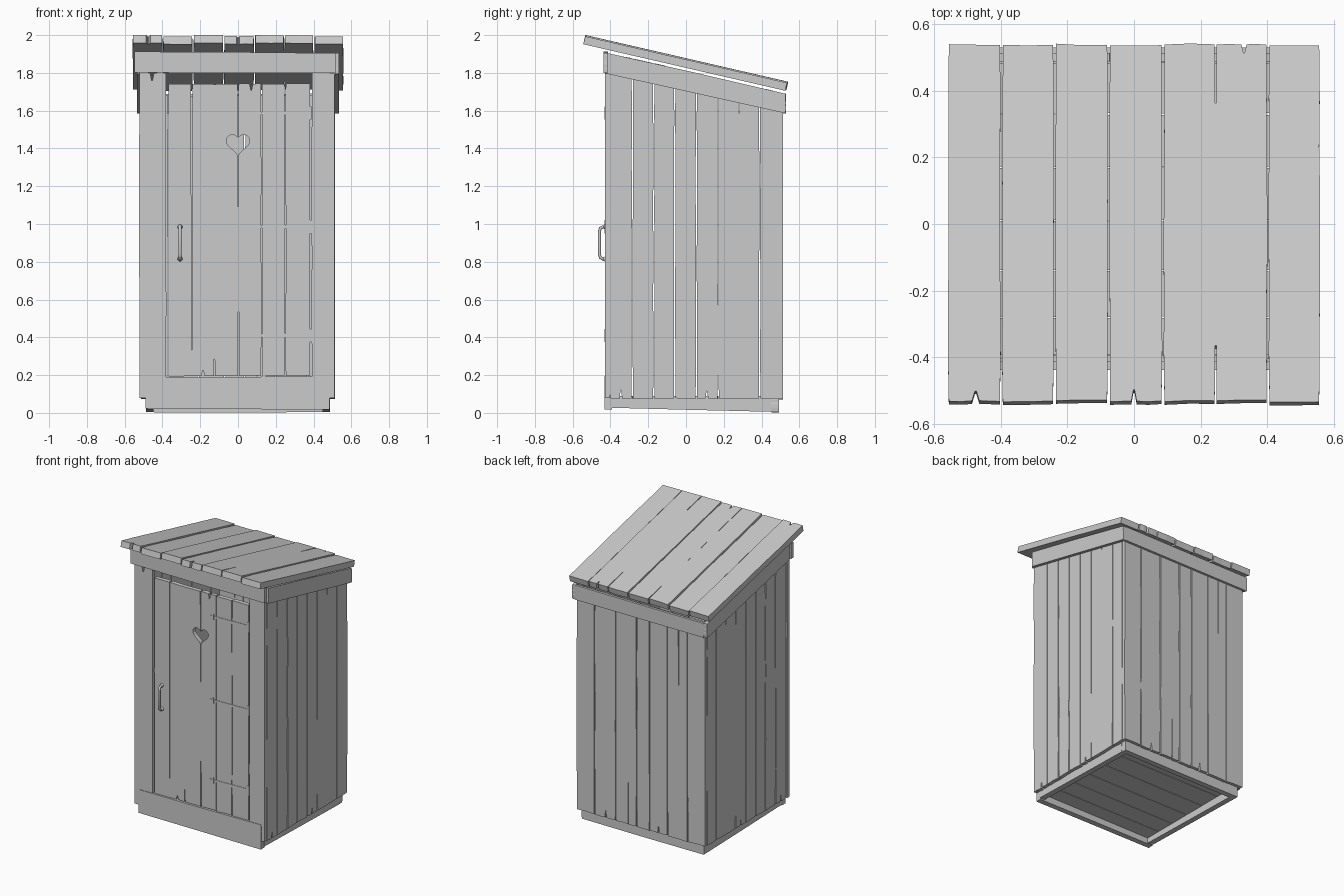
import bpy, bmesh, math, random
from mathutils import Vector as V

if "Cube" in bpy.data.objects:
    bpy.data.objects.remove(bpy.data.objects["Cube"])

random.seed(4)
X, Y, Z = V((1, 0, 0)), V((0, 1, 0)), V((0, 0, 1))
SLOPE = -0.2304                      # roof fall per unit of y


def prism(bm, pts, frame, t, w=0.0):
    """Extrude a 2D outline (u, v) inward by t from an (origin, U, V) frame."""
    o, U, W = frame
    n = U.cross(W)
    top = [bm.verts.new(o + U * u + W * v + n * w) for u, v in pts]
    low = [bm.verts.new(q.co - n * t) for q in top]
    bm.faces.new(top)
    bm.faces.new(low[::-1])
    for i in range(len(pts)):
        j = (i + 1) % len(pts)
        bm.faces.new((top[i], low[i], low[j], top[j]))


def board(bm, frame, u0, u1, lo, hi, t, cuts=(), wob=0.003, gap=0.003, w=0.0):
    """Worn plank. lo/hi are (v at u0, v at u1); cuts are (end, u, width, depth)."""
    def rnd():
        return random.uniform(-wob, wob)

    def edge(end, ends):
        s = 1 if end == 'lo' else -1
        cs = sorted(c for c in cuts if c[0] == end)
        stops = [u0 + gap] + [c[1] for c in cs] + [u1 - gap]
        at = lambda u: ends[0] + (ends[1] - ends[0]) * (u - u0) / (u1 - u0)
        out = [(stops[0], at(stops[0]) + rnd())]
        for i in range(len(stops) - 1):
            m = (stops[i] + stops[i + 1]) / 2
            out.append((m, at(m) + rnd()))
            if i < len(cs):
                _, u, cw, d = cs[i]
                q = 0.3 if d > 0.06 else 0.1
                out += [(u - cw / 2, at(u)), (u - cw * q, at(u) + s * d),
                        (u + cw * q, at(u) + s * d), (u + cw / 2, at(u))]
        out.append((stops[-1], at(stops[-1]) + rnd()))
        return out

    def side(u, a, b, inward):
        return [(u + inward * random.uniform(0.3, 1) * gap, a + (b - a) * k / 7)
                for k in range(1, 7)]

    pts = edge('lo', lo) + side(u1, lo[1], hi[1], -1)
    pts += edge('hi', hi)[::-1] + side(u0, lo[0], hi[0], 1)[::-1]
    prism(bm, pts, frame, t, w)


def finish(bm, name, mirror=False):
    me = bpy.data.meshes.new(name)
    bm.to_mesh(me)
    bm.free()
    ob = bpy.data.objects.new(name, me)
    bpy.context.collection.objects.link(ob)
    if mirror:
        ob.modifiers.new("Mirror", 'MIRROR')
    return ob


def part(name, boards, mirror=False):
    bm = bmesh.new()
    for b in boards:
        board(bm, **b)
    return finish(bm, name, mirror)


def row(frame, stops, lo, hi, t, cuts=(), **kw):
    """Neighbouring planks between stops; lo and hi are functions of u."""
    return [dict(frame=frame, u0=a, u1=b, lo=(lo(a), lo(b)), hi=(hi(a), hi(b)), t=t,
                 cuts=[c for c in cuts if a < c[1] < b], **kw)
            for a, b in zip(stops, stops[1:])]


def one(frame, u0, u1, lo, hi, t, cuts=(), **kw):
    return dict(frame=frame, u0=u0, u1=u1, lo=lo, hi=hi, t=t, cuts=cuts, **kw)


def front(y): return (Y * y, X, Z)
def right(x): return (X * x, Y, Z)
def back(y): return (Y * y, -X, Z)
def const(c): return lambda u: c


# Sloping plank roof
fall = V((0, 1, SLOPE)).normalized()
roof_frame = (V((0, -0.53, 2.0)), X, fall)
roof = row(roof_frame, [-0.56, -0.398, -0.238, -0.076, 0.087, 0.402, 0.56],
           const(0), const(1.097), 0.043,
           [('lo', -0.475, 0.022, 0.03), ('lo', 0, 0.016, 0.035), ('lo', 0.245, 0.006, 0.17),
            ('hi', 0.245, 0.006, 0.18), ('hi', 0.33, 0.016, 0.026)], gap=0.0045)
for b, w in zip(roof, (0, -0.007, 0, -0.005, -0.001, -0.007)):
    b['w'] = w
part("roof_planks", roof)

# Side walls
roof_z = lambda y: 1.81 + SLOPE * y
part("side_walls", row(right(0.513), [-0.405, -0.285, -0.17, -0.06, 0.055, 0.39, 0.49],
                       const(0.075), roof_z, 0.025,
                       [('hi', 0.17, 0.006, 1.2), ('lo', 0.17, 0.008, 0.12),
                        ('hi', 0.28, 0.006, 0.16), ('lo', -0.345, 0.014, 0.045),
                        ('lo', 0.11, 0.014, 0.04)], gap=0.004), mirror=True)

# Back wall
part("back_wall", row(back(0.513), [-0.513, -0.37, -0.2, -0.035, 0.07, 0.21, 0.37, 0.513],
                      const(0.075), const(1.68), 0.025,
                      [('lo', -0.28, 0.014, 0.05), ('lo', 0.14, 0.014, 0.05),
                       ('hi', 0.3, 0.006, 0.5), ('lo', -0.1, 0.006, 0.3)], gap=0.004))

# Front posts beside the door
part("front_posts", [
    one(front(-0.428), -0.525, -0.378, (0.08, 0.08), (1.8, 1.8), 0.025,
        [('hi', -0.455, 0.02, 0.04)]),
    one(front(-0.428), 0.388, 0.513, (0.08, 0.08), (1.8, 1.8), 0.025)])

# Fascia boards under the roof
part("front_fascia", [one(front(-0.438), -0.55, 0.52, (1.8, 1.8), (1.91, 1.905), 0.025)])
part("side_fascia", [one(right(0.536), -0.42, 0.53,
                         (roof_z(-0.42) - 0.11, roof_z(0.53) - 0.105),
                         (roof_z(-0.42), roof_z(0.53)), 0.023)], mirror=True)
part("back_fascia", [one(back(0.53), -0.515, 0.515, (1.585, 1.585), (1.69, 1.69), 0.018)])

# Base frame and floor
part("front_base", [one(front(-0.432), -0.492, 0.487, (0.02, 0.02), (0.19, 0.195), 0.04)])
part("side_base", [one(right(0.488), -0.4, 0.455, (0.03, 0.003), (0.078, 0.078), 0.04)],
     mirror=True)
part("back_base", [one(back(0.492), -0.488, 0.488, (0.003, 0.003), (0.078, 0.078), 0.04,
                       wob=0.002)])
part("floor_planks", row((Z * 0.09, -Y, X), [-0.485, -0.33, -0.17, -0.01, 0.14, 0.28, 0.4],
                         const(-0.485), const(0.485), 0.025))

# Door planks
door = part("door", row(front(-0.425), [-0.37, 0.125, 0.25, 0.383], const(0.195),
                        const(1.742), 0.03,
                        [('hi', -0.245, 0.006, 1.41), ('hi', 0, 0.006, 0.65),
                         ('lo', 0.003, 0.006, 0.34), ('lo', -0.185, 0.018, 0.03),
                         ('lo', -0.125, 0.006, 0.09), ('hi', 0.07, 0.016, 0.035)]))

# Heart-shaped window cut through the door
heart = []
for i in range(32):
    a = -2 * math.pi * i / 32
    heart.append((0.0039 * 16 * math.sin(a) ** 3,
                  1.426 + 0.0039 * (13 * math.cos(a) - 5 * math.cos(2 * a)
                                    - 2 * math.cos(3 * a) - math.cos(4 * a))))
bm = bmesh.new()
prism(bm, heart, front(-0.5), 0.15)
bmesh.ops.recalc_face_normals(bm, faces=bm.faces)
cutter = finish(bm, "heart_cutter")
cutter.hide_render = True
cutter.hide_set(True)
mod = door.modifiers.new("Heart", 'BOOLEAN')
mod.object, mod.operation, mod.solver = cutter, 'DIFFERENCE', 'EXACT'

# Strap hinges: tapered strap with a small cross plate
bm = bmesh.new()
for z in (1.587, 0.985, 0.41):
    prism(bm, [(0.075, z - 0.006), (0.383, z - 0.013), (0.383, z + 0.013), (0.075, z + 0.006)],
          front(-0.428), 0.006)
    prism(bm, [(0.095, z - 0.02), (0.107, z - 0.02), (0.107, z + 0.02), (0.095, z + 0.02)],
          front(-0.429), 0.006)
    prism(bm, [(0.375, z - 0.035), (0.388, z - 0.035), (0.388, z + 0.035), (0.375, z + 0.035)],
          front(-0.431), 0.008)
finish(bm, "hinges")

# Door handle: bent rod with end knobs
cu = bpy.data.curves.new("handle", 'CURVE')
cu.dimensions, cu.bevel_depth, cu.bevel_resolution, cu.use_fill_caps = '3D', 0.008, 2, True
path = [(-0.415, 0.985), (-0.44, 0.985), (-0.453, 0.978), (-0.458, 0.962)]
path += [(y, 1.8 - z) for y, z in path[::-1]]
sp = cu.splines.new('POLY')
sp.points.add(len(path) - 1)
for p, (y, z) in zip(sp.points, path):
    p.co = (-0.307, y, z, 1)
bpy.context.collection.objects.link(bpy.data.objects.new("handle", cu))
for z in (0.985, 0.815):
    bpy.ops.mesh.primitive_uv_sphere_add(segments=12, ring_count=8, radius=0.013,
                                         location=(-0.307, -0.427, z))
    bpy.context.object.name = "handle_knob"
    bpy.ops.object.shade_smooth()
